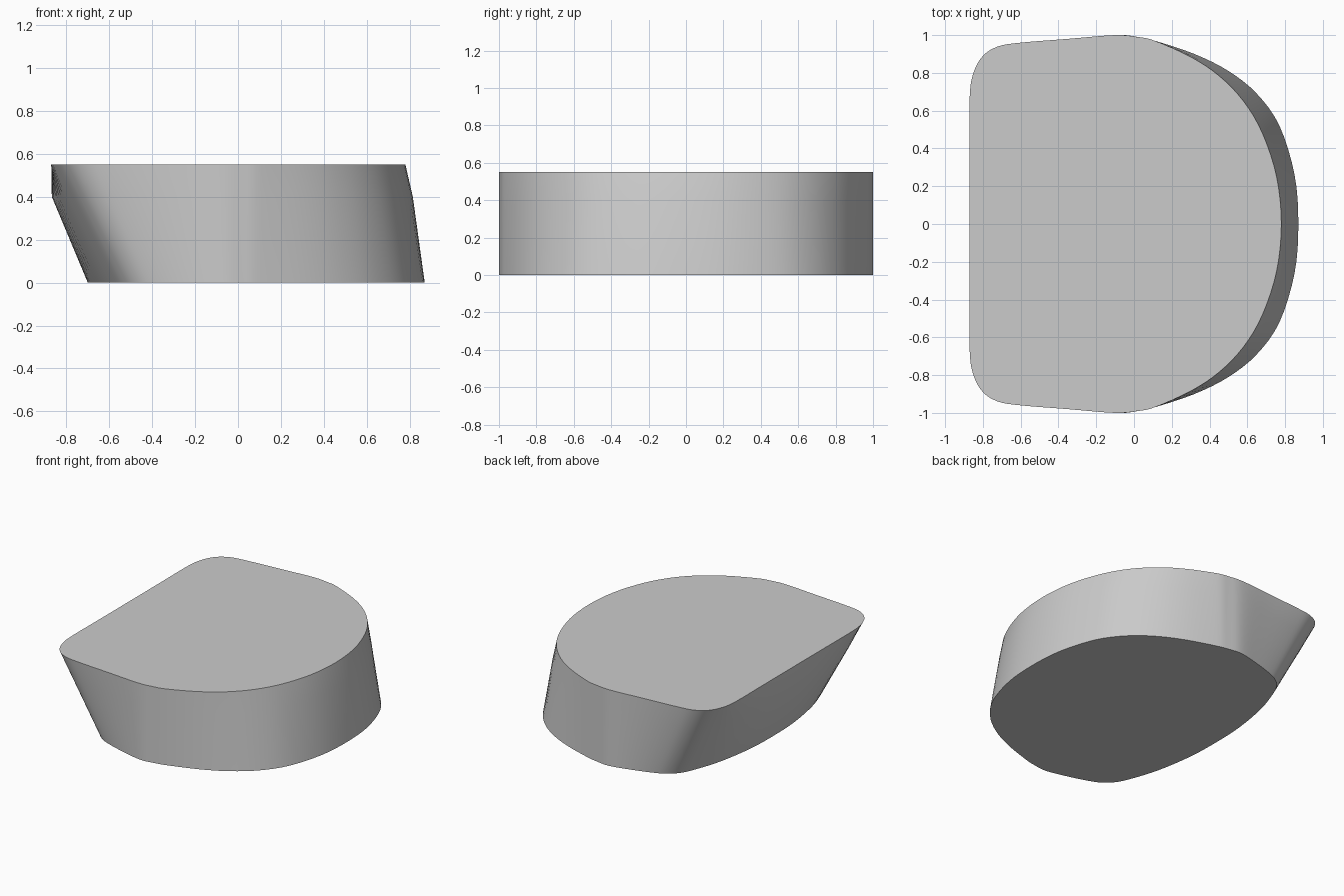
import bpy, bmesh
from mathutils import Vector

if "Cube" in bpy.data.objects:
    bpy.data.objects.remove(bpy.data.objects["Cube"])

# half outlines (x, y), from the left middle round to the right middle
TOP = [(-.87, 0), (-.87, .35), (-.87, .67), (-.85, .8), (-.8, .89), (-.72, .94), (-.6, .96),
       (-.35, .98), (-.1, 1), (.02, .99), (.11, .97), (.3, .885), (.45, .785), (.58, .65),
       (.68, .48), (.755, .25), (.78, 0)]
BOTTOM = [(-.7, 0), (-.69, .25), (-.645, .52), (-.58, .72), (-.53, .82), (-.46, .885), (-.37, .925),
          (-.22, .97), (-.08, 1), (.02, .99), (.11, .97), (.32, .9), (.5, .81), (.65, .69),
          (.77, .52), (.85, .26), (.87, 0)]
STEPS = 4


def full_outline(half):
    """Mirror the half outline and smooth it with a closed Catmull-Rom curve."""
    pts = [Vector(p) for p in half] + [Vector((x, -y)) for x, y in half[-2:0:-1]]
    n, out = len(pts), []
    for i in range(n):
        a, b, c, d = (pts[(i + k) % n] for k in (-1, 0, 1, 2))
        for s in range(STEPS):
            t = s / STEPS
            out.append(0.5 * (2 * b + (c - a) * t + (2 * a - 5 * b + 4 * c - d) * t * t
                              + (3 * b - a - 3 * c + d) * t ** 3))
    return out


top, bottom = full_outline(TOP), full_outline(BOTTOM)

# middle ring: bulges outwards at the left and right middles
middle = []
for t, b in zip(top, bottom):
    m = b.lerp(t, 0.4 / 0.55)
    fade = max(0, 1 - (abs(m.y) / 0.8) ** 2)
    m.x += (-0.044 if m.x < 0 else 0.01) * fade
    middle.append(m)

# lofted solid with flat caps
bm = bmesh.new()
rings = [[bm.verts.new((p.x, p.y, z)) for p in ring]
         for ring, z in ((bottom, 0), (middle, 0.4), (top, 0.55))]
n = len(top)
for lo, hi in zip(rings, rings[1:]):
    for i in range(n):
        j = (i + 1) % n
        bm.faces.new((lo[i], lo[j], hi[j], hi[i]))
bm.faces.new(rings[0])
bm.faces.new(rings[-1])
bmesh.ops.recalc_face_normals(bm, faces=bm.faces)

mesh = bpy.data.meshes.new("rounded_block")
bm.to_mesh(mesh)
bm.free()
block = bpy.data.objects.new("rounded_block", mesh)
bpy.context.collection.objects.link(block)
bpy.context.view_layer.objects.active = block
block.select_set(True)
bpy.ops.object.shade_smooth_by_angle(angle=0.6)
